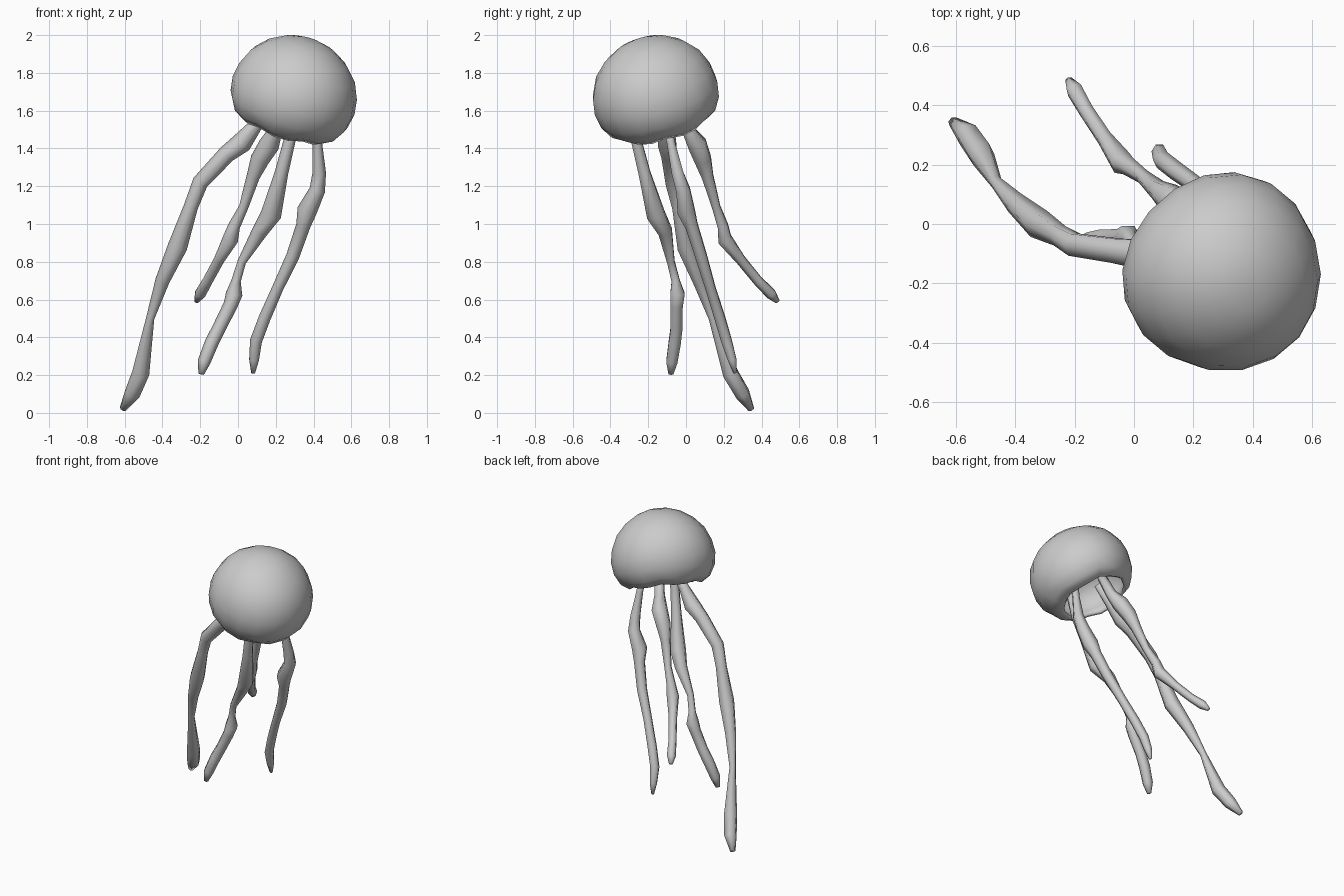
import bpy, bmesh, math
from mathutils import Vector


def finish(name, bm):
    bmesh.ops.recalc_face_normals(bm, faces=bm.faces)
    for f in bm.faces:
        f.smooth = True
    me = bpy.data.meshes.new(name)
    bm.to_mesh(me)
    bm.free()
    ob = bpy.data.objects.new(name, me)
    bpy.context.collection.objects.link(ob)
    return ob


def skin(bm, rings):
    # bridge consecutive rings and close both ends
    for a, b in zip(rings, rings[1:]):
        n = len(a)
        for i in range(n):
            bm.faces.new((a[i], a[(i + 1) % n], b[(i + 1) % n], b[i]))
    bm.faces.new(rings[0])
    bm.faces.new(rings[-1])


# Bell: outer dome, curled wavy rim and hollow underside, tilted along its axis
def bell():
    profile = [(0.06, 0.293), (0.14, 0.268), (0.22, 0.218), (0.285, 0.148),
               (0.325, 0.06), (0.339, -0.02), (0.328, -0.10), (0.29, -0.165),
               (0.235, -0.20), (0.215, -0.19), (0.25, -0.14), (0.265, -0.08),
               (0.24, 0.0), (0.17, 0.06), (0.07, 0.09)]
    axis = Vector((0.33, -0.28, 1)).normalized()
    rot = Vector((0, 0, 1)).rotation_difference(axis)
    centre = Vector((0.293, -0.158, 1.70))
    lean = Vector((1, -1, 0)).normalized()
    bm = bmesh.new()
    rings, n = [], 18
    for k, (r, h) in enumerate(profile):
        ring = []
        for i in range(n):
            a = 2 * math.pi * i / n
            wave = 0.009 * math.cos(6 * a) if 7 <= k <= 9 else 0
            q = rot @ Vector((r * math.cos(a), r * math.sin(a), h + wave))
            # flatter trailing side, fuller leading side
            q += lean * 0.025 * (q.dot(lean) / 0.33) ** 2
            ring.append(bm.verts.new(centre + q))
        rings.append(ring)
    skin(bm, rings)
    finish("bell", bm)


# Tentacle: six-sided tube of varying radius through (x, y, z, radius) points
def tentacle(name, path):
    pts = [Vector(p[:3]) for p in path]
    bm = bmesh.new()
    rings = []
    for i, p in enumerate(pts):
        d = (pts[min(i + 1, len(pts) - 1)] - pts[max(i - 1, 0)]).normalized()
        u = d.cross(Vector((0, 1, 0))).normalized()
        v = d.cross(u)
        rings.append([bm.verts.new(p + path[i][3] * (u * math.cos(k * math.pi / 3)
                                                     + v * math.sin(k * math.pi / 3)))
                      for k in range(6)])
    skin(bm, rings)
    finish(name, bm)


bell()
tentacle("long_left_tentacle", [
    (0.19, -0.13, 1.64, .03), (0.10, -0.12, 1.53, .035), (0.02, -0.10, 1.43, .055),
    (-0.06, -0.09, 1.37, .047), (-0.2, -0.07, 1.22, .043), (-0.25, -0.04, 1.09, .038),
    (-0.32, 0.0, 0.88, .052), (-0.40, 0.07, 0.70, .038), (-0.465, 0.14, 0.5, .022),
    (-0.515, 0.235, 0.21, .046), (-0.56, 0.30, 0.10, .042), (-0.61, 0.345, 0.02, .018)])
tentacle("short_back_tentacle", [
    (0.24, -0.04, 1.64, .03), (0.20, 0.01, 1.50, .036), (0.165, 0.06, 1.42, .055),
    (0.115, 0.09, 1.34, .05), (0.08, 0.115, 1.25, .035), (0.03, 0.16, 1.09, .025),
    (-0.02, 0.195, 0.99, .032), (-0.04, 0.205, 0.92, .042), (-0.10, 0.29, 0.81, .028),
    (-0.16, 0.38, 0.70, .027), (-0.20, 0.45, 0.63, .03), (-0.22, 0.485, 0.59, .013)])
tentacle("front_tentacle", [
    (0.31, -0.27, 1.60, .03), (0.27, -0.26, 1.43, .032), (0.23, -0.22, 1.27, .036),
    (0.175, -0.16, 1.05, .055), (0.115, -0.11, 0.96, .042), (0.02, -0.08, 0.80, .023),
    (-0.01, -0.055, 0.70, .025), (-0.02, -0.045, 0.63, .044), (-0.04, -0.05, 0.57, .038),
    (-0.10, -0.05, 0.45, .036), (-0.14, -0.06, 0.37, .037), (-0.18, -0.075, 0.27, .034),
    (-0.195, -0.08, 0.205, .015)])
tentacle("right_tentacle", [
    (0.41, -0.12, 1.60, .028), (0.42, -0.08, 1.43, .025), (0.43, -0.045, 1.27, .036),
    (0.42, -0.015, 1.18, .042), (0.365, 0.0, 1.07, .053), (0.345, 0.03, 0.99, .038),
    (0.29, 0.08, 0.83, .035), (0.21, 0.13, 0.66, .03), (0.14, 0.18, 0.50, .032),
    (0.095, 0.215, 0.38, .032), (0.085, 0.245, 0.28, .026), (0.08, 0.26, 0.21, .01)])
